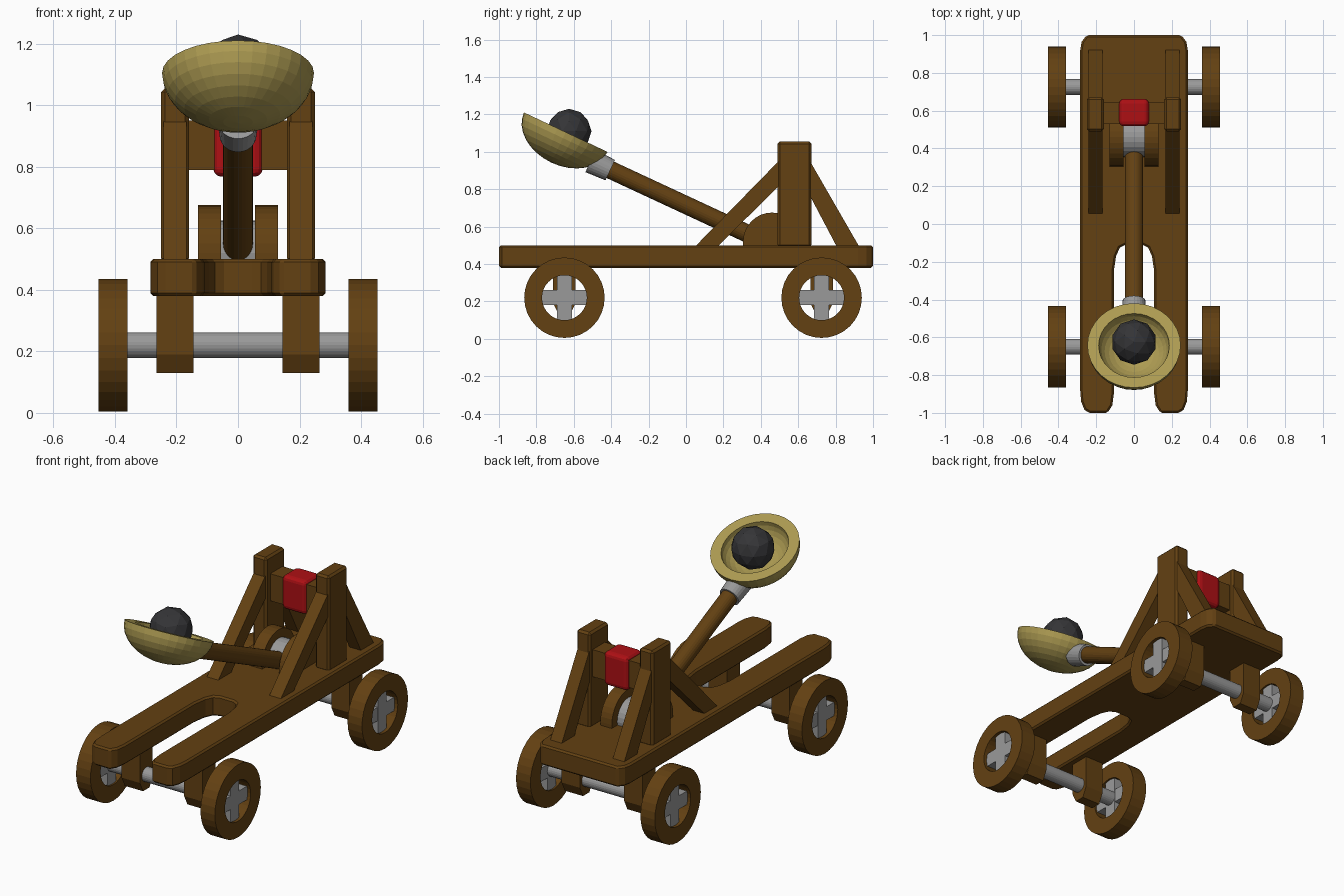
import bpy
import bmesh
from math import cos, sin, pi
from mathutils import Vector

cube = bpy.data.objects.get("Cube")
if cube:
    bpy.data.objects.remove(cube, do_unlink=True)


def material(name, rgb):
    m = bpy.data.materials.new(name)
    m.use_nodes = True
    m.diffuse_color = (*rgb, 1)
    bsdf = next(n for n in m.node_tree.nodes if n.type == 'BSDF_PRINCIPLED')
    bsdf.inputs["Base Color"].default_value = (*rgb, 1)
    return m


WOOD = material("brown wood", (0.125, 0.052, 0.006))
STEEL = material("grey metal", (0.32, 0.32, 0.32))
BOWL = material("pale tan", (0.42, 0.33, 0.085))
RED = material("red padding", (0.42, 0.005, 0.007))
STONE = material("dark stone", (0.035, 0.035, 0.038))


def finish(name, bm, mat, bevel=0, mirror=False, segments=1):
    bmesh.ops.remove_doubles(bm, verts=bm.verts, dist=1e-5)
    bmesh.ops.recalc_face_normals(bm, faces=bm.faces)
    me = bpy.data.meshes.new(name)
    bm.to_mesh(me)
    bm.free()
    me.materials.append(mat)
    ob = bpy.data.objects.new(name, me)
    bpy.context.collection.objects.link(ob)
    if bevel:
        mod = ob.modifiers.new("edge", 'BEVEL')
        mod.width, mod.segments = bevel, segments
        mod.limit_method, mod.angle_limit = 'ANGLE', 0.7
    if mirror:
        ob.modifiers.new("mirror", 'MIRROR')
    return ob


def extrude(name, points, offset, mat, **kw):
    """Extrude a planar loop of 3D points along an offset."""
    bm = bmesh.new()
    face = bm.faces.new([bm.verts.new(p) for p in points])
    geom = bmesh.ops.extrude_face_region(bm, geom=[face])["geom"]
    bmesh.ops.translate(bm, vec=offset, verts=[g for g in geom if isinstance(g, bmesh.types.BMVert)])
    return finish(name, bm, mat, **kw)


def side_part(name, yz, x0, x1, mat, **kw):
    """Extrude a side profile (y, z) between two x positions."""
    return extrude(name, [(x0, y, z) for y, z in yz], (x1 - x0, 0, 0), mat, **kw)


def box(name, x0, x1, y0, y1, z0, z1, mat, **kw):
    return side_part(name, [(y0, z0), (y1, z0), (y1, z1), (y0, z1)], x0, x1, mat, **kw)


def lathe(name, profile, centre, axis, mat, n=32, **kw):
    """Turn a closed (radius, height) profile around an axis."""
    q = Vector(axis).to_track_quat('Z', 'Y')
    bm = bmesh.new()
    rings = []
    for i in range(n):
        a = 2 * pi * i / n
        rings.append([bm.verts.new(Vector(centre) + q @ Vector((r * cos(a), r * sin(a), h)))
                      for r, h in profile])
    k = len(profile)
    for i in range(n):
        a, b = rings[i], rings[(i + 1) % n]
        for j in range(k):
            m = (j + 1) % k
            if profile[j][0] or profile[m][0]:
                bm.faces.new((a[j], b[j], b[m], a[m]))
    bmesh.ops.dissolve_degenerate(bm, dist=1e-5, edges=bm.edges)
    return finish(name, bm, mat, **kw)


def rod(name, start, end, r, mat, r2=None, n=24):
    d = Vector(end) - Vector(start)
    profile = [(0, 0), (r, 0), (r2 or r, d.length), (0, d.length)]
    return lathe(name, profile, start, d, mat, n=n)


# Forked platform
half = [(0.045, -0.11), (0.075, -0.125), (0.095, -0.17), (0.107, -0.25),
        (0.107, -0.90), (0.115, -0.96), (0.14, -1), (0.235, -1), (0.262, -0.985),
        (0.28, -0.94), (0.285, -0.88), (0.285, 0.92), (0.277, 0.965), (0.25, 1)]
outline = half + [(-x, y) for x, y in reversed(half)]
extrude("platform", [(x, y, 0.38) for x, y in outline], (0, 0, 0.12), WOOD, bevel=0.01)

# Wheels, axles and hangers
WZ = 0.22
for end, y in (("front", -0.65), ("rear", 0.725)):
    lathe(end + "_wheels", [(0.215, -0.047), (0.215, 0.047), (0.12, 0.047), (0.12, -0.047)],
          (0.407, y, WZ), (1, 0, 0), WOOD, mirror=True)
    box(end + "_upright_spokes", 0.37, 0.435, y - 0.04, y + 0.04, WZ - 0.122, WZ + 0.122,
        STEEL, mirror=True)
    box(end + "_level_spokes", 0.371, 0.434, y - 0.122, y + 0.122, WZ - 0.04, WZ + 0.04,
        STEEL, mirror=True)
    rod(end + "_axle", (-0.39, y, WZ), (0.39, y, WZ), 0.042, STEEL)
    side_part(end + "_hangers", [(y - 0.06, 0.39), (y - 0.06, 0.19), (y - 0.03, 0.13),
                                 (y + 0.03, 0.13), (y + 0.06, 0.19), (y + 0.06, 0.39)],
              0.145, 0.265, WOOD, mirror=True)

# Upright frame with braces and padded crossbar
box("posts", 0.16, 0.25, 0.49, 0.67, 0.49, 1.055, WOOD, bevel=0.012, mirror=True)
side_part("front_braces", [(0.05, 0.495), (0.17, 0.495), (0.5, 0.82), (0.5, 0.955)],
          0.167, 0.242, WOOD, mirror=True)
side_part("rear_braces", [(0.925, 0.495), (0.805, 0.495), (0.66, 0.77), (0.66, 0.955)],
          0.167, 0.242, WOOD, mirror=True)
box("crossbar", -0.17, 0.17, 0.53, 0.645, 0.79, 0.95, WOOD)
box("crossbar_pad", -0.08, 0.08, 0.518, 0.662, 0.768, 0.968, RED, bevel=0.025, segments=3)

# Pivot brackets and hub
PY, PZ = 0.46, 0.52
dome = [(PY + 0.155 * cos(pi * i / 16), PZ + 0.155 * sin(pi * i / 16)) for i in range(17)]
side_part("pivot_brackets", [(PY + 0.155, 0.49)] + dome + [(PY - 0.155, 0.49)],
          0.055, 0.13, WOOD, mirror=True)
rod("pivot_hub", (-0.06, PY, PZ), (0.06, PY, PZ), 0.105, STEEL)

# Throwing arm and collar
rod("throwing_arm", (0, 0.42, 0.52), (0, -0.44, 0.92), 0.048, WOOD)
rod("arm_collar", (0, -0.405, 0.902), (0, -0.51, 0.951), 0.06, STEEL, r2=0.066)

# Bowl: flattened shell with a flat rim, tilted along the arm
steps = [pi / 2 * i / 8 for i in range(9)]
outer = [(0.247 * sin(a) if a else 0, -0.18 * cos(a)) for a in steps]
inner = [(0.187 * sin(a) if a else 0, -0.13 * cos(a)) for a in reversed(steps)]
lathe("bowl", outer + inner, (0, -0.643, 1.105), (0, 0.427, 0.904), BOWL)

# Stone shot
bm = bmesh.new()
bmesh.ops.create_icosphere(bm, subdivisions=2, radius=0.12)
bmesh.ops.translate(bm, vec=(0, -0.625, 1.11), verts=bm.verts)
finish("stone_shot", bm, STONE)
